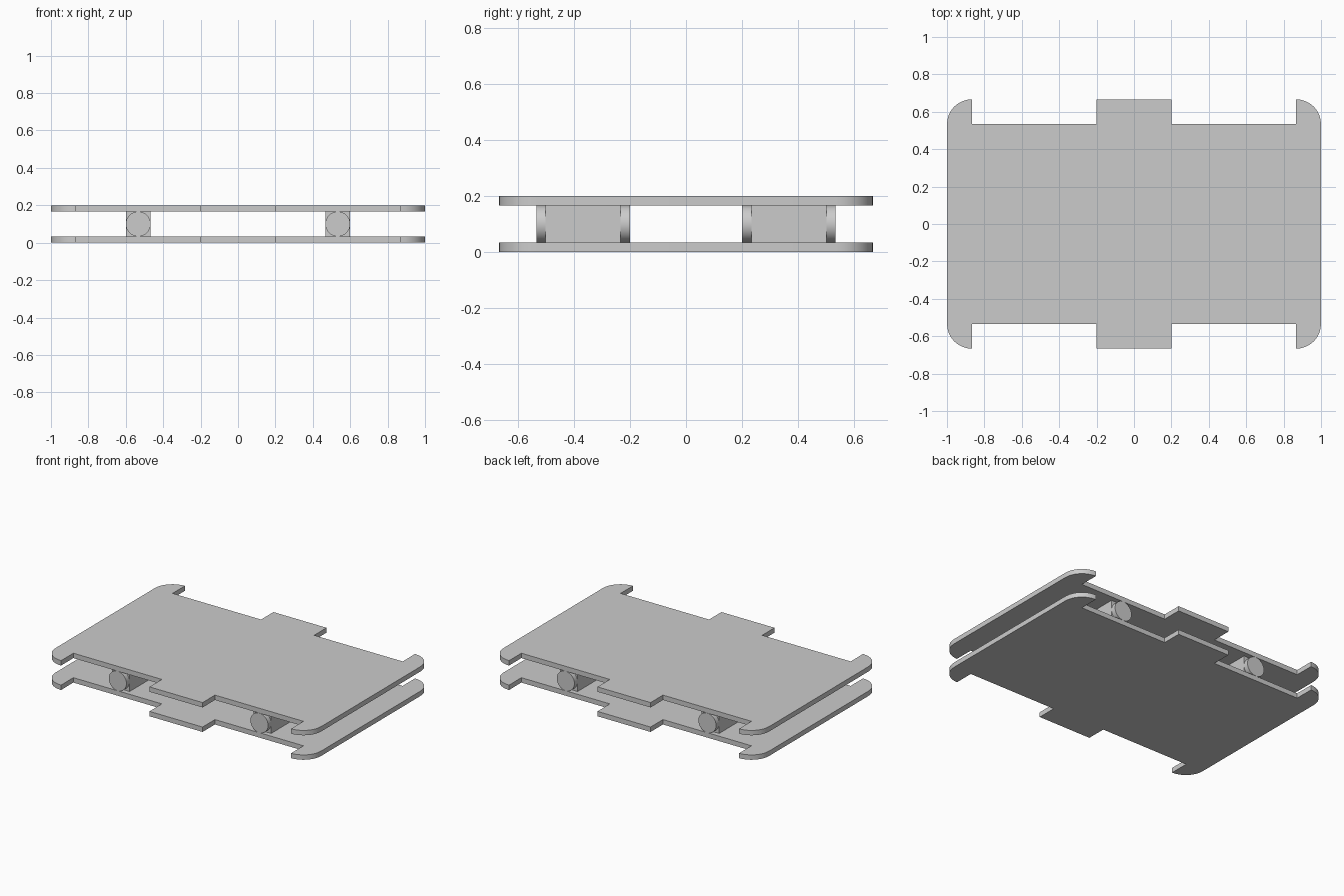
import bpy, bmesh, math

if "Cube" in bpy.data.objects:
    bpy.data.objects.remove(bpy.data.objects["Cube"])

T = 1 / 30          # plate thickness
R = 2 / 15          # corner radius and motor width
HX, HY = 1.0, 2 / 3  # half extents

grey = bpy.data.materials.new("plain grey")
grey.use_nodes = True
colour = (0.6, 0.6, 0.6, 1)
grey.diffuse_color = colour
grey.node_tree.nodes["Principled BSDF"].inputs["Base Color"].default_value = colour


def finish(name, bm, smooth=False):
    bmesh.ops.recalc_face_normals(bm, faces=bm.faces)
    mesh = bpy.data.meshes.new(name)
    bm.to_mesh(mesh)
    bm.free()
    mesh.materials.append(grey)
    obj = bpy.data.objects.new(name, mesh)
    bpy.context.collection.objects.link(obj)
    if smooth:
        bpy.ops.object.select_all(action="DESELECT")
        obj.select_set(True)
        bpy.context.view_layer.objects.active = obj
        bpy.ops.object.shade_smooth_by_angle(angle=math.radians(35))
    return obj


def outline():
    """Plate outline: rounded corners, wheel side notches and centre tabs."""
    cx, cy = HX - R, HY - R
    steps = 8
    quarter = [(cx + R * math.cos(a), cy + R * math.sin(a))
               for a in (math.pi / 2 * i / steps for i in range(steps + 1))]
    quarter += [(cx, cy), (0.2, cy), (0.2, HY)]
    back = quarter + [(-x, y) for x, y in reversed(quarter)]
    return back + [(-x, -y) for x, y in back]


def plate(name, z):
    bm = bmesh.new()
    face = bm.faces.new([bm.verts.new((x, y, z)) for x, y in outline()])
    top = bmesh.ops.extrude_face_region(bm, geom=[face])["geom"]
    verts = [v for v in top if isinstance(v, bmesh.types.BMVert)]
    bmesh.ops.translate(bm, verts=verts, vec=(0, 0, T))
    finish(name, bm, True)


def box(name, centre, size):
    bm = bmesh.new()
    bmesh.ops.create_cube(bm, size=1)
    bmesh.ops.scale(bm, vec=size, verts=bm.verts)
    bmesh.ops.translate(bm, vec=centre, verts=bm.verts)
    finish(name, bm)


def disc(name, centre):
    bm = bmesh.new()
    bmesh.ops.create_cone(bm, cap_ends=True, segments=32,
                          radius1=R / 2, radius2=R / 2, depth=T)
    for v in bm.verts:
        x, y, z = v.co
        v.co = (x + centre[0], z + centre[1], y + centre[2])
    finish(name, bm, True)


# Two identical plates
plate("bottom_plate", 0)
plate("top_plate", 0.2 - T)

# Four motors between the plates: a block with a round cap at each end
for side, sx in (("left", 1), ("right", -1)):
    for end, sy in (("front", -1), ("back", 1)):
        x, y, z = sx * 8 / 15, sy * 11 / 30, 0.1
        name = f"{end}_{side}_motor"
        box(name + "_block", (x, y, z), (R, 8 * T, R))
        for cap, sign in (("outer", sy), ("inner", -sy)):
            disc(f"{name}_{cap}_cap", (x, y + sign * 4.5 * T, z))
